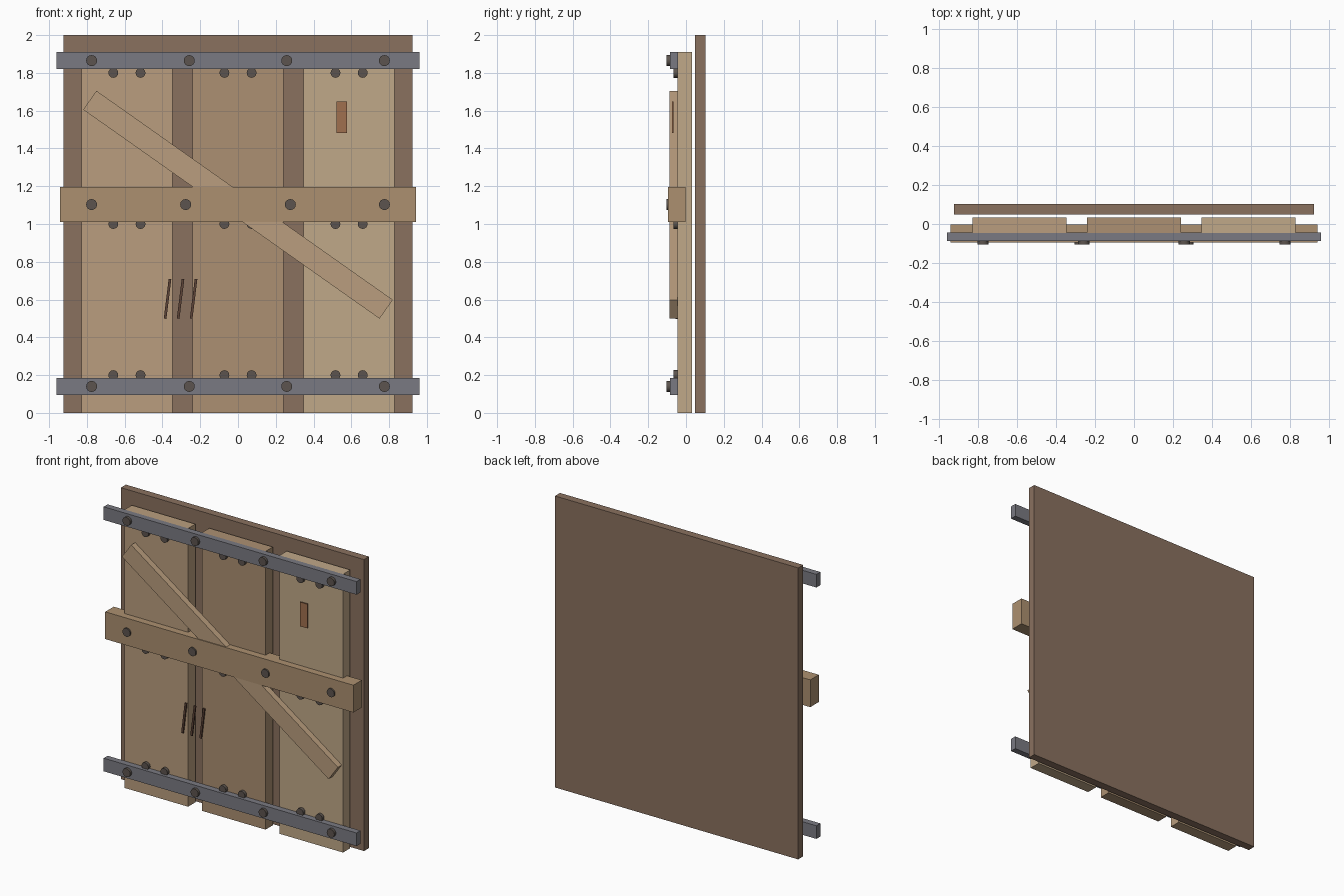
import bpy
import math

if "Cube" in bpy.data.objects:
    bpy.data.objects.remove(bpy.data.objects["Cube"])


def material(name, rgb):
    m = bpy.data.materials.new(name)
    lin = [(c / 255 / 12.92) if c < 11 else ((c / 255 + 0.055) / 1.055) ** 2.4 for c in rgb]
    m.diffuse_color = (*lin, 1)
    m.use_nodes = True
    m.node_tree.nodes["Principled BSDF"].inputs["Base Color"].default_value = m.diffuse_color
    return m


DARK = material("dark_wood", (138, 113, 95))
PLANKS = [material("left_wood", (186, 158, 126)),
          material("middle_wood", (172, 144, 114)),
          material("right_wood", (192, 168, 136))]
BAR = material("bar_wood", (172, 144, 112))
BRACE = material("brace_wood", (186, 158, 126))
IRON = material("iron", (122, 122, 130))
BOLT = material("bolt_iron", (92, 84, 78))
RUST = material("rust", (160, 112, 78))
SCRATCH = material("scratch", (92, 66, 54))


def box(name, x, y, z, mat, tilt=0):
    """Box from (min, max) ranges, tilted about the y axis through its centre."""
    bpy.ops.mesh.primitive_cube_add(size=1, location=[sum(r) / 2 for r in (x, y, z)])
    ob = bpy.context.object
    ob.name = name
    ob.scale = [r[1] - r[0] for r in (x, y, z)]
    ob.rotation_euler.y = tilt
    ob.data.materials.append(mat)
    return ob


def stud(name, x, z, radius, front, back):
    """Round head with its axis along y."""
    bpy.ops.mesh.primitive_cylinder_add(vertices=16, radius=radius, depth=back - front,
                                        location=(x, (front + back) / 2, z),
                                        rotation=(math.pi / 2, 0, 0))
    ob = bpy.context.object
    ob.name = name
    ob.data.materials.append(BOLT)
    bpy.ops.object.shade_smooth_by_angle(angle=math.radians(35))


# Backing panel
box("back_panel", (-0.923, 0.923), (0.048, 0.102), (0, 2), DARK)

# Three upright planks, each with pairs of nails
for i, cx in enumerate((-0.588, 0, 0.588)):
    box(f"plank_{i + 1}", (cx - 0.241, cx + 0.241), (-0.045, 0.033), (0, 1.91), PLANKS[i])
    for z in (0.2, 1.0, 1.8):
        for dx in (-0.072, 0.072):
            stud("plank_nail", cx + dx, z, 0.026, -0.066, -0.04)

# Iron straps with bolts
for z in (0.14, 1.865):
    box("iron_strap", (-0.96, 0.96), (-0.086, -0.043), (z - 0.045, z + 0.045), IRON)
    for x in (-0.775, -0.258, 0.258, 0.775):
        stud("strap_bolt", x, z, 0.029, -0.104, -0.08)

# Middle crossbar with bolts
box("crossbar", (-0.942, 0.942), (-0.094, -0.002), (1.01, 1.197), BAR)
for x in (-0.775, -0.277, 0.277, 0.775):
    stud("crossbar_bolt", x, 1.103, 0.029, -0.104, -0.085)

# Diagonal brace
box("diagonal_brace", (-0.96, 0.96), (-0.088, -0.045), (1.041, 1.163), BRACE,
    math.radians(35.2))

# Small rusty tag on the right plank
box("tag", (0.522, 0.578), (-0.074, -0.066), (1.482, 1.648), RUST)

# Slanted scratch marks
for x in (-0.373, -0.304, -0.235):
    box("scratch_mark", (x - 0.007, x + 0.007), (-0.055, -0.045), (0.498, 0.71), SCRATCH,
        math.radians(7))
